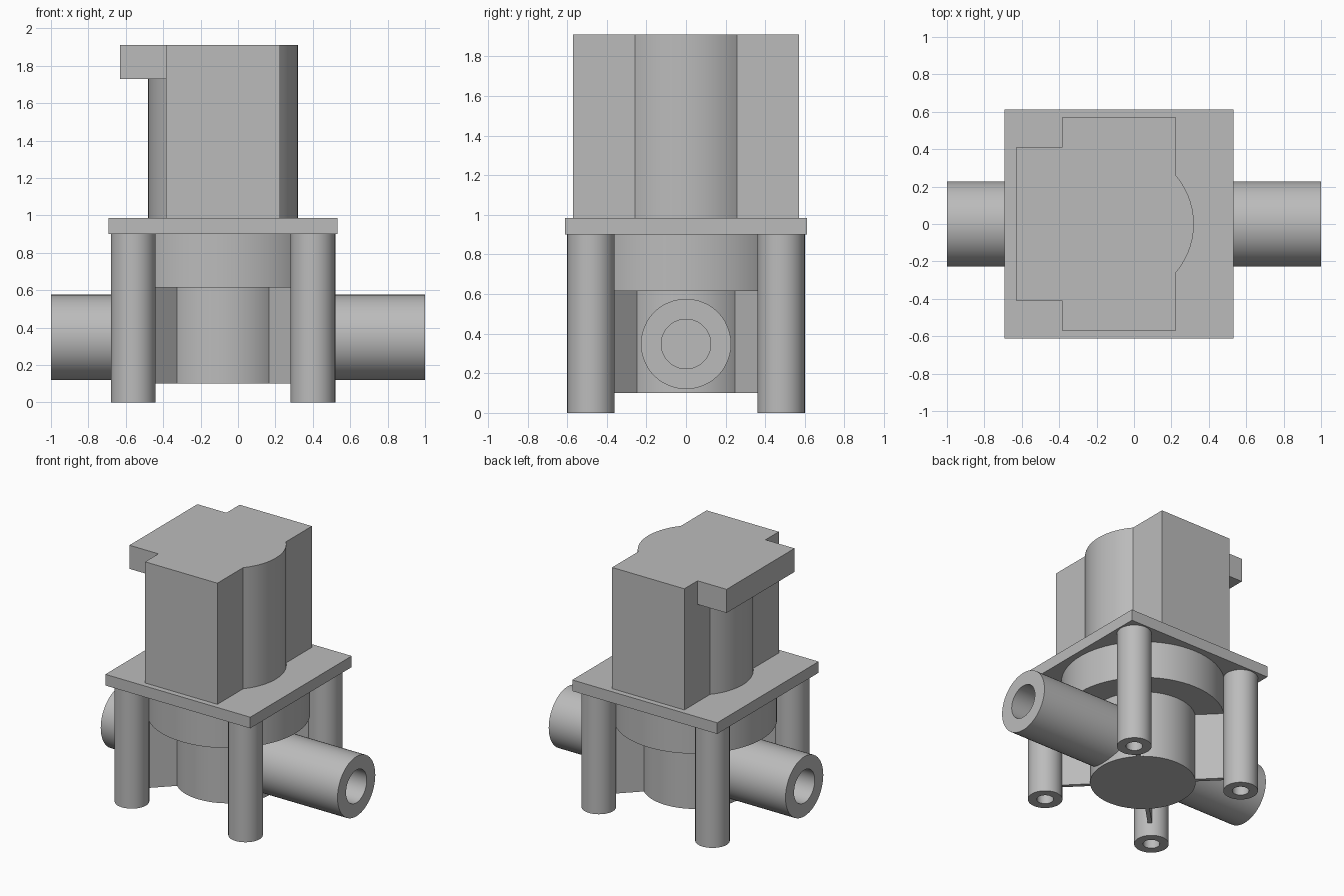
import bpy, bmesh, math
from mathutils import Matrix, Vector

if "Cube" in bpy.data.objects:
    bpy.data.objects.remove(bpy.data.objects["Cube"], do_unlink=True)

CX = -0.08  # axis of the valve body

grey = bpy.data.materials.new("plain grey")
grey.use_nodes = True
grey.diffuse_color = (0.5, 0.5, 0.5, 1)
grey.node_tree.nodes["Principled BSDF"].inputs["Base Color"].default_value = (0.5, 0.5, 0.5, 1)


def finish(name, bm, matrix=Matrix(), smooth=True):
    bmesh.ops.recalc_face_normals(bm, faces=bm.faces)
    mesh = bpy.data.meshes.new(name)
    bm.to_mesh(mesh)
    bm.free()
    mesh.transform(matrix)
    mesh.materials.append(grey)
    obj = bpy.data.objects.new(name, mesh)
    bpy.context.collection.objects.link(obj)
    if smooth:
        bpy.ops.object.select_all(action='DESELECT')
        obj.select_set(True)
        bpy.context.view_layer.objects.active = obj
        bpy.ops.object.shade_smooth_by_angle(angle=math.radians(30))
    return obj


def prism(name, outline, z0, z1, smooth=False):
    bm = bmesh.new()
    face = bm.faces.new([bm.verts.new((x, y, z0)) for x, y in outline])
    top = bmesh.ops.extrude_face_region(bm, geom=[face], use_keep_orig=True)
    verts = [v for v in top["geom"] if isinstance(v, bmesh.types.BMVert)]
    bmesh.ops.translate(bm, verts=verts, vec=(0, 0, z1 - z0))
    return finish(name, bm, smooth=smooth)


def box(name, x0, x1, half_y, z0, z1):
    return prism(name, [(x0, -half_y), (x1, -half_y), (x1, half_y), (x0, half_y)], z0, z1)


def lathe(name, profile, matrix, steps=48):
    """Revolve an open (radius, z) profile that starts and ends on the axis."""
    bm = bmesh.new()
    verts = [bm.verts.new((r, 0, z)) for r, z in profile]
    edges = [bm.edges.new(pair) for pair in zip(verts, verts[1:])]
    bmesh.ops.spin(bm, geom=verts + edges, cent=(0, 0, 0), axis=(0, 0, 1),
                   angle=math.tau, steps=steps)
    bmesh.ops.remove_doubles(bm, verts=bm.verts, dist=0.0005)
    return finish(name, bm, matrix)


def arc(radius, half_angle, middle, n=14):
    angles = [middle - half_angle + 2 * half_angle * i / n for i in range(n + 1)]
    return [(CX + radius * math.cos(a), radius * math.sin(a)) for a in angles]


# Coil housing: block with a bulging round core on both sides and a connector tab
CORE, BACK, FRONT, HALF = 0.4, -0.385, 0.225, 0.57
right_arc = arc(CORE, math.acos((FRONT - CX) / CORE), 0)
left_arc = arc(CORE, math.acos((CX - BACK) / CORE), math.pi)
prism("coil_housing", [(BACK, -HALF), (FRONT, -HALF)] + right_arc +
      [(FRONT, HALF), (BACK, HALF)], 0.985, 1.91, smooth=True)
prism("coil_core_bulge", left_arc, 0.985, 1.73, smooth=True)
box("connector_tab", -0.63, BACK, 0.41, 1.73, 1.91)

# Mounting plate
box("mounting_plate", CX - 0.612, CX + 0.612, 0.612, 0.9, 0.985)

# Round valve body
axis = Matrix.Translation((CX, 0, 0))
lathe("valve_drum", [(0, 0.615), (0.565, 0.615), (0.565, 0.9), (0, 0.9)], axis, 64)
lathe("valve_cup", [(0, 0.1), (0.365, 0.1), (0.365, 0.615), (0, 0.615)], axis, 64)

# Inlet and outlet pipes with bores
for name, side in (("left_pipe", 1), ("right_pipe", -1)):
    length = 1 - side * CX
    turn = Matrix.Rotation(side * math.pi / 2, 4, 'Y')
    lathe(name, [(0, 0.15), (0.228, 0.15), (0.228, length), (0.125, length),
                 (0.125, 0.37), (0, 0.37)],
          Matrix.Translation((CX, 0, 0.348)) @ turn)

# Hollow corner legs, each joined to the cup by a thin diagonal rib
for sx, x_name in ((1, "left"), (-1, "right")):
    for sy, y_name in ((-1, "front"), (1, "back")):
        lathe(f"{y_name}_{x_name}_leg",
              [(0, 0.9), (0.12, 0.9), (0.12, 0), (0.058, 0), (0.058, 0.85), (0, 0.85)],
              Matrix.Translation((CX + sx * 0.48, sy * 0.48, 0)), 32)
        out = Vector((sx, sy)).normalized()
        across = Vector((-out.y, out.x)) * 0.015
        centre = Vector((CX, 0))
        near, far = centre + out * 0.34, centre + out * 0.575
        prism(f"{y_name}_{x_name}_rib",
              [tuple(p) for p in (near - across, far - across, far + across, near + across)],
              0.1, 0.615)
